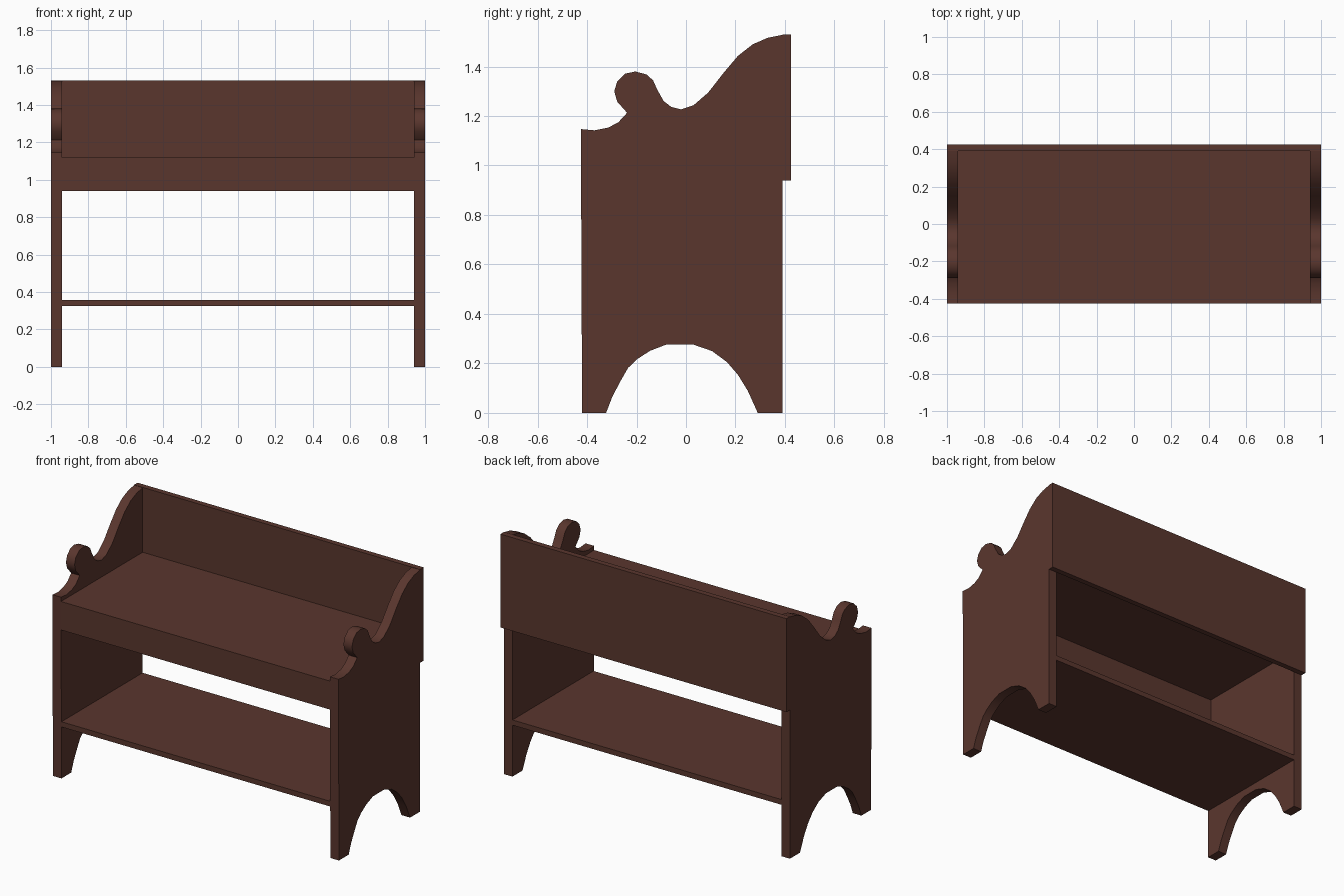
import bpy, bmesh, math

if "Cube" in bpy.data.objects:
    bpy.data.objects.remove(bpy.data.objects["Cube"])

wood = bpy.data.materials.new("dark brown wood")
wood.diffuse_color = (0.102, 0.037, 0.027, 1)
wood.use_nodes = True
wood.node_tree.nodes["Principled BSDF"].inputs["Base Color"].default_value = wood.diffuse_color


def add_object(name, bm):
    bmesh.ops.recalc_face_normals(bm, faces=bm.faces)
    me = bpy.data.meshes.new(name)
    bm.to_mesh(me)
    bm.free()
    me.materials.append(wood)
    ob = bpy.data.objects.new(name, me)
    bpy.context.collection.objects.link(ob)
    return ob


def board(name, x, y, z):
    """Box from (min, max) ranges on each axis."""
    bm = bmesh.new()
    bmesh.ops.create_cube(bm, size=1)
    for v in bm.verts:
        for i, (lo, hi) in enumerate((x, y, z)):
            v.co[i] = hi if v.co[i] > 0 else lo
    return add_object(name, bm)


# Scrolled top edge of a side panel, front to back, as (y, z)
scroll = [(-.425, 1.147), (-.37, 1.142), (-.315, 1.153), (-.274, 1.174), (-.238, 1.213),
          (-.278, 1.258), (-.29, 1.30), (-.278, 1.34), (-.246, 1.371), (-.205, 1.38),
          (-.16, 1.368), (-.133, 1.344), (-.117, 1.308), (-.09, 1.26), (-.06, 1.237),
          (-.02, 1.227), (.03, 1.243), (.09, 1.295), (.15, 1.372), (.21, 1.443),
          (.27, 1.49), (.33, 1.516), (.39, 1.528)]
# Arch cut-out between the feet, back to front
arch = [(.39, 0), (.29, 0), (.25, .089), (.21, .154), (.165, .206), (.105, .25), (.03, .276),
        (-.08, .276), (-.145, .251), (-.198, .217), (-.234, .182), (-.266, .126),
        (-.298, .065), (-.323, 0), (-.42, 0)]

# Side panels: extruded profile, mirrored across x
bm = bmesh.new()
face = bm.faces.new([bm.verts.new((.94, y, z)) for y, z in scroll + arch])
ext = bmesh.ops.extrude_face_region(bm, geom=[face], use_keep_orig=True)
for v in ext["geom"]:
    if isinstance(v, bmesh.types.BMVert):
        v.co.x = 1.0
sides = add_object("side_panels", bm)
bpy.context.view_layer.objects.active = sides
sides.select_set(True)
bpy.ops.object.shade_smooth_by_angle(angle=math.radians(40))
sides.modifiers.new("mirror", 'MIRROR')

# Boards joining the sides
board("back_board", (-1, 1), (.39, .425), (.94, 1.53))
board("front_apron", (-.94, .94), (-.425, -.395), (.94, 1.09))
board("seat", (-.94, .94), (-.425, .39), (1.09, 1.12))
board("lower_shelf", (-.94, .94), (-.42, .39), (.325, .358))
